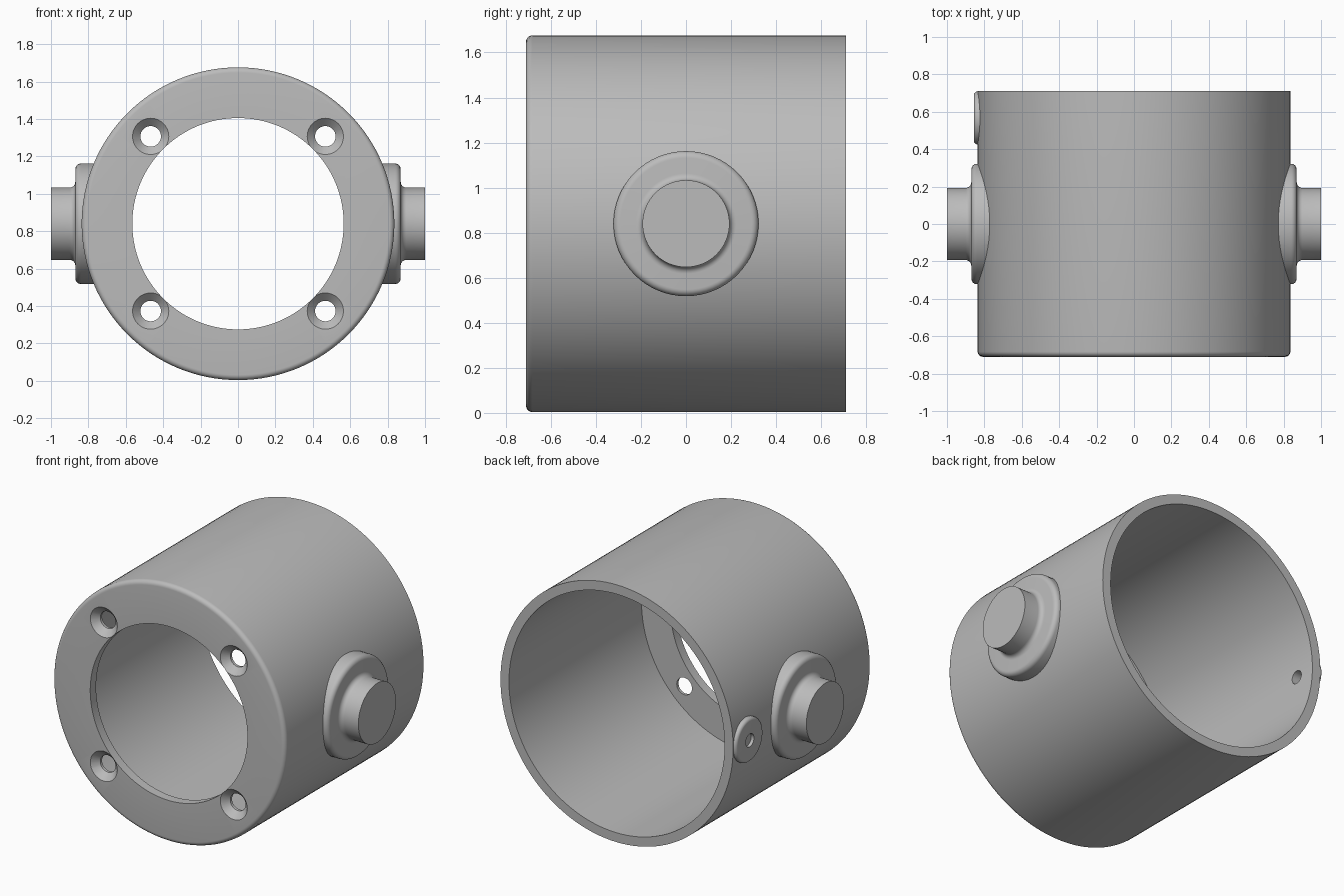
import bpy, bmesh
from math import pi, cos, sin, radians
from mathutils import Matrix, Vector

cube = bpy.data.objects.get("Cube")
if cube:
    bpy.data.objects.remove(cube)

CZ = 0.84          # height of the main axis
R, BORE, HALF = 0.836, 0.775, 0.71

metal = bpy.data.materials.new("plain grey metal")
metal.use_nodes = True
GREY = (0.5, 0.5, 0.5, 1)
metal.diffuse_color = GREY
metal.node_tree.nodes["Principled BSDF"].inputs["Base Color"].default_value = GREY


def arc(cr, ch, rad, a0, a1, n=6):
    """Profile points of a rounded corner, as (radius, height)."""
    angles = [radians(a0 + (a1 - a0) * i / n) for i in range(n + 1)]
    return [(cr + rad * cos(a), ch + rad * sin(a)) for a in angles]


def revolve(name, profile, axis, origin, segments, closed=False):
    """Turn a (radius, height) profile about an axis through origin."""
    bm = bmesh.new()
    verts = [bm.verts.new((r, 0, h)) for r, h in profile]
    pairs = list(zip(verts, verts[1:])) + ([(verts[-1], verts[0])] if closed else [])
    edges = [bm.edges.new(p) for p in pairs]
    bmesh.ops.spin(bm, geom=verts + edges, cent=(0, 0, 0), axis=(0, 0, 1),
                   angle=2 * pi, steps=segments, use_duplicate=False)
    bmesh.ops.remove_doubles(bm, verts=bm.verts, dist=1e-5)
    bmesh.ops.holes_fill(bm, edges=bm.edges)
    bmesh.ops.recalc_face_normals(bm, faces=bm.faces)
    turn = Vector((0, 0, 1)).rotation_difference(Vector(axis)).to_matrix().to_4x4()
    bm.transform(Matrix.Translation(origin) @ turn)
    mesh = bpy.data.meshes.new(name)
    bm.to_mesh(mesh)
    bm.free()
    obj = bpy.data.objects.new(name, mesh)
    bpy.context.collection.objects.link(obj)
    mesh.materials.append(metal)
    return obj


def activate(obj):
    bpy.ops.object.select_all(action='DESELECT')
    obj.select_set(True)
    bpy.context.view_layer.objects.active = obj


def cut(obj, cutter):
    mod = obj.modifiers.new("cut", 'BOOLEAN')
    mod.operation, mod.solver, mod.object = 'DIFFERENCE', 'EXACT', cutter
    activate(obj)
    bpy.ops.object.modifier_apply(modifier=mod.name)


# Cup-shaped housing: open at the back, with an inward flange at the front
rim = 0.028
housing = revolve("housing", [(0.565, -HALF)] + arc(R - rim, rim - HALF, rim, -90, 0)
                  + [(R, HALF), (BORE, HALF), (BORE, 0.06 - HALF), (0.565, 0.06 - HALF)],
                  (0, 1, 0), (0, 0, CZ), 128, closed=True)

# Pivots on both sides: rounded collar, fillet and plain pin
collar = arc(0.322 - 0.03, 0.84, 0.03, 0, 90)
fillet = arc(0.193 + 0.03, 0.90, 0.03, 270, 180)
pivot_profile = [(0.322, 0.6)] + collar + fillet + [(0.193, 1.0)]
pivots = [revolve(side + "_pivot", pivot_profile, (s, 0, 0), (0, 0, CZ), 64)
          for side, s in (("left", 1), ("right", -1))]

# Small drilled boss on the right side, near the open end
boss_y = 0.567
small_boss = revolve("small_boss", [(0.142, 0.6)] + arc(0.142 - 0.02, 0.836, 0.02, 0, 90),
                     (-1, 0, 0), (0, boss_y, CZ), 48)

# Trim the undersides so they end inside the housing wall
trim = revolve("trim_cutter", [(0.805, -1), (0.805, 1)], (0, 1, 0), (0, 0, CZ), 128)
for part in pivots + [small_boss]:
    cut(part, trim)

# Countersunk screw holes in the flange
cutters = [trim]
for sx in (1, -1):
    for sz in (1, -1):
        cone = [(0.107, -0.01), (0.055, 0.042), (0.055, 0.1)]
        cutter = revolve("screw_cutter", cone, (0, 1, 0),
                         (sx * 0.467, -HALF, CZ + sz * 0.467), 32)
        cut(housing, cutter)
        cutters.append(cutter)

# Hole through the small boss and the wall behind it
drill = revolve("drill_cutter", [(0.042, 0.6), (0.042, 1)], (-1, 0, 0), (0, boss_y, CZ), 32)
cutters.append(drill)
for part in (housing, small_boss):
    cut(part, drill)

for cutter in cutters:
    bpy.data.objects.remove(cutter)

for part in [housing, small_boss] + pivots:
    activate(part)
    bpy.ops.object.shade_smooth_by_angle(angle=radians(30))
